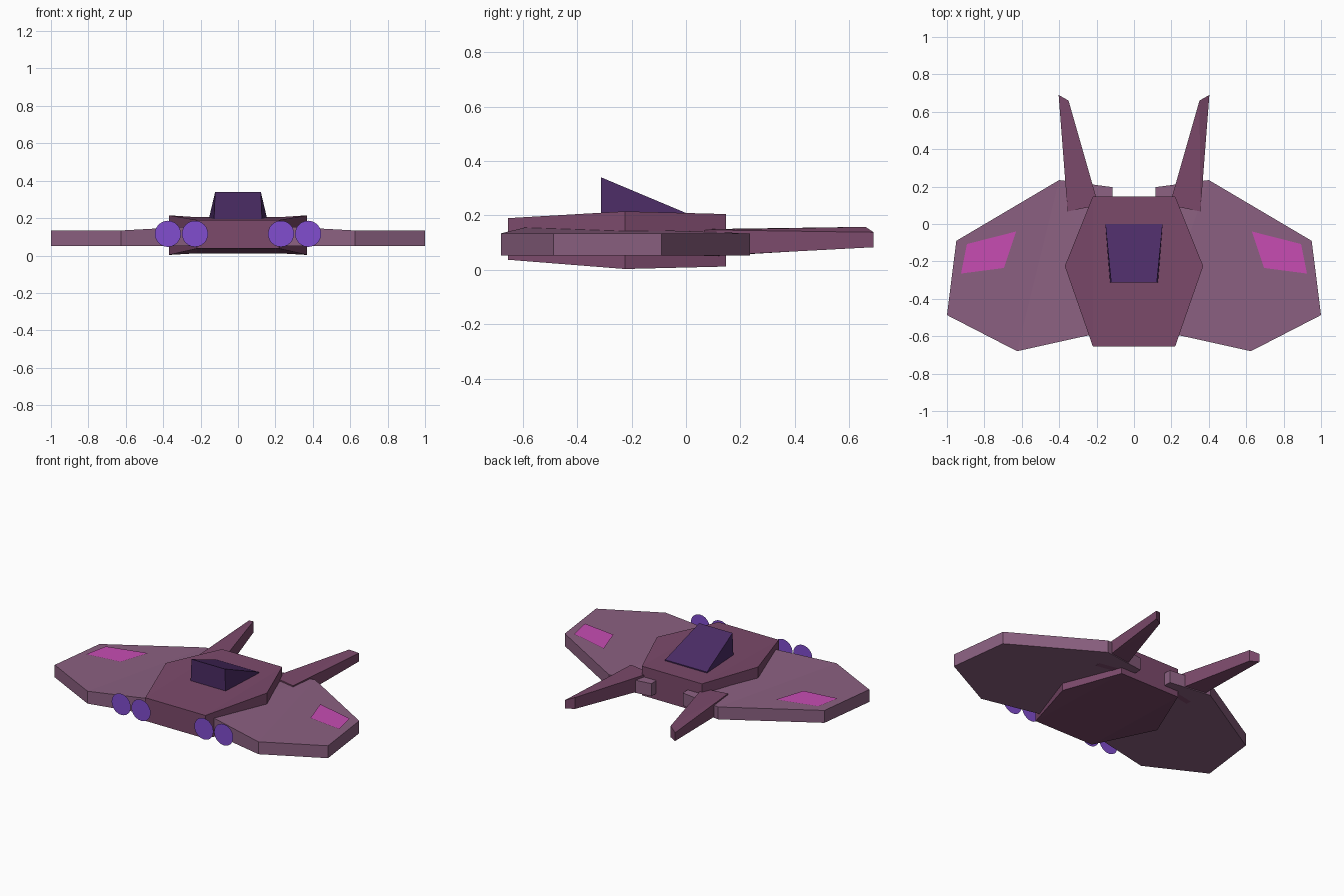
import bpy, bmesh
from math import pi

if "Cube" in bpy.data.objects:
    bpy.data.objects.remove(bpy.data.objects["Cube"])


def material(name, rgb):
    m = bpy.data.materials.new(name)
    m.diffuse_color = (*rgb, 1)
    m.use_nodes = True
    m.node_tree.nodes["Principled BSDF"].inputs["Base Color"].default_value = m.diffuse_color
    return m


HULL = material("hull_plum", (0.2, 0.068, 0.147))
WING = material("wing_mauve", (0.26, 0.118, 0.22))
GLASS = material("canopy_indigo", (0.07, 0.025, 0.13))
GLOW = material("engine_violet", (0.22, 0.075, 0.62))
PINK = material("panel_pink", (0.57, 0.073, 0.45))


def finish(name, bm, mat, mirror=False):
    bmesh.ops.recalc_face_normals(bm, faces=bm.faces)
    me = bpy.data.meshes.new(name)
    bm.to_mesh(me)
    bm.free()
    me.materials.append(mat)
    ob = bpy.data.objects.new(name, me)
    bpy.context.collection.objects.link(ob)
    if mirror:
        ob.modifiers.new("mirror", 'MIRROR').use_mirror_merge = False
    return ob


def slab(name, outline, caps, mat, mirror=False):
    """Solid from an outline of (x, y, bottom z, top z); caps split top and bottom."""
    bm = bmesh.new()
    low = [bm.verts.new((x, y, b)) for x, y, b, t in outline]
    top = [bm.verts.new((x, y, t)) for x, y, b, t in outline]
    for cap in caps:
        bm.faces.new([top[i] for i in cap])
        bm.faces.new([low[i] for i in reversed(cap)])
    n = len(outline)
    for i in range(n):
        j = (i + 1) % n
        bm.faces.new((low[i], low[j], top[j], top[i]))
    return finish(name, bm, mat, mirror)


# Hexagonal fuselage, thickest at the widest point
half = [(0.22, -0.655, 0.037, 0.19), (0.37, -0.225, 0.003, 0.215), (0.22, 0.147, 0.012, 0.205)]
slab("fuselage", half + [(-x, y, b, t) for x, y, b, t in reversed(half)],
     [(0, 1, 2), (0, 2, 3, 5), (3, 4, 5)], HULL)

# Wings, rising slightly at the front root
slab("wings", [(0.115, -0.567, 0.052, 0.162), (0.625, -0.68, 0.052, 0.134),
               (1.0, -0.487, 0.052, 0.134), (0.95, -0.09, 0.052, 0.134),
               (0.40, 0.235, 0.052, 0.134), (0.115, 0.197, 0.052, 0.136)],
     [(0, 1, 4), (0, 4, 5), (1, 2, 3, 4)], WING, True)

# Tapered tail booms
slab("tail_booms", [(0.355, 0.067, 0.05, 0.147), (0.403, 0.69, 0.083, 0.138),
                    (0.35, 0.66, 0.083, 0.158), (0.19, 0.1, 0.05, 0.15)],
     [(0, 1, 2), (0, 2, 3)], HULL, True)

# Wedge canopy, upright in front and sloping down to the rear
bm = bmesh.new()
ft, fb, rr = [[bm.verts.new((s * x, y, z)) for s in (-1, 1)]
              for x, y, z in ((0.122, -0.312, 0.34), (0.128, -0.312, 0.195), (0.153, 0.0, 0.198))]
rt = [bm.verts.new((s * 0.153, 0.0, 0.209)) for s in (-1, 1)]
for a, b in ((ft, fb), (fb, rr), (rr, rt), (rt, ft)):
    bm.faces.new((a[0], a[1], b[1], b[0]))
for i in (0, 1):
    bm.faces.new((ft[i], fb[i], rr[i], rt[i]))
finish("canopy", bm, GLASS)

# Bright panels just above the wing tips
bm = bmesh.new()
bm.faces.new([bm.verts.new((x, y, 0.14)) for x, y in
              ((0.63, -0.04), (0.695, -0.235), (0.925, -0.265), (0.893, -0.107))])
finish("wing_panels", bm, PINK, True)

# Flat round discs in front of the wings
for side in (-1, 1):
    for x in (0.23, 0.375):
        bpy.ops.mesh.primitive_circle_add(vertices=24, radius=0.07, fill_type='TRIFAN',
                                          location=(side * x, -0.685, 0.116),
                                          rotation=(pi / 2, 0, 0))
        disc = bpy.context.object
        disc.name = "front_disc"
        disc.data.materials.append(GLOW)
